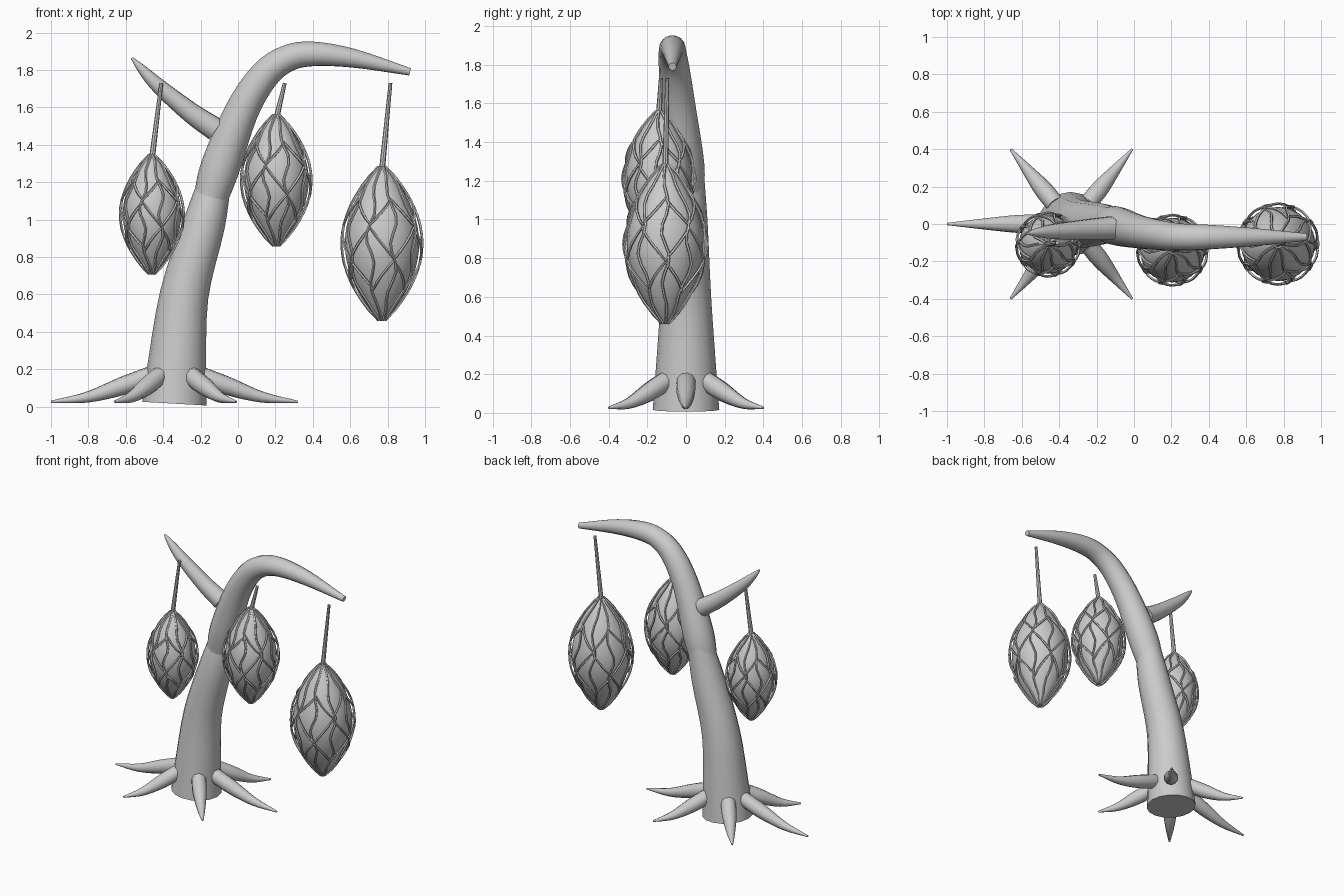
import bpy, bmesh, math
from mathutils import Vector, Matrix

cube = bpy.data.objects.get("Cube")
if cube:
    bpy.data.objects.remove(cube, do_unlink=True)

# One plain grey for everything
GREY = (0.6, 0.6, 0.6, 1)
grey = bpy.data.materials.new("plain grey")
grey.use_nodes = True
grey.diffuse_color = GREY
grey.node_tree.nodes["Principled BSDF"].inputs["Base Color"].default_value = GREY


def finish(bm, name):
    bmesh.ops.recalc_face_normals(bm, faces=bm.faces[:])
    mesh = bpy.data.meshes.new(name)
    bm.to_mesh(mesh)
    bm.free()
    mesh.materials.append(grey)
    obj = bpy.data.objects.new(name, mesh)
    bpy.context.collection.objects.link(obj)
    bpy.ops.object.select_all(action='DESELECT')
    obj.select_set(True)
    bpy.context.view_layer.objects.active = obj
    bpy.ops.object.shade_smooth_by_angle(angle=math.radians(40))
    return obj


def smooth_path(points, steps):
    """Catmull-Rom through (x, y, z, radius) points."""
    p = [Vector(q) for q in points]
    p = [2 * p[0] - p[1]] + p + [2 * p[-1] - p[-2]]
    out = []
    for a, b, c, d in zip(p, p[1:], p[2:], p[3:]):
        for i in range(steps):
            t = i / steps
            out.append((2 * b + (c - a) * t + (2 * a - 5 * b + 4 * c - d) * t * t
                        + (3 * b - a - 3 * c + d) * t ** 3) / 2)
    return out + [p[-2]]


def add_tube(bm, path, sides, closed=False):
    """Skin a path of (x, y, z, radius) with rings, capped unless closed."""
    pos = [Vector(p[:3]) for p in path]
    n = len(pos)
    rings, normal = [], None
    for i, c in enumerate(pos):
        before = pos[i - 1] if i or closed else c
        after = pos[(i + 1) % n] if i < n - 1 or closed else c
        tangent = (after - before).normalized()
        if normal is None:
            normal = tangent.orthogonal()
        normal = (normal - tangent * normal.dot(tangent)).normalized()
        side = tangent.cross(normal)
        ring = []
        for k in range(sides):
            a = math.tau * k / sides
            ring.append(bm.verts.new(c + path[i][3] * (normal * math.cos(a) + side * math.sin(a))))
        rings.append(ring)
    pairs = list(zip(rings, rings[1:]))
    if closed:
        pairs.append((rings[-1], rings[0]))
    else:
        bm.faces.new(rings[0])
        bm.faces.new(rings[-1])
    for lo, hi in pairs:
        for k in range(sides):
            j = (k + 1) % sides
            bm.faces.new((lo[k], lo[j], hi[j], hi[k]))


def tube(name, points, sides=16, steps=4):
    bm = bmesh.new()
    add_tube(bm, smooth_path(points, steps), sides)
    return finish(bm, name)


# Trunk in two overlapping lengths, and the side branch
tube("lower_trunk", [(-0.34, 0, 0.016, 0.172), (-0.328, 0, 0.2, 0.158),
                     (-0.287, 0, 0.6, 0.13), (-0.18, 0, 0.98, 0.112),
                     (-0.12, 0.01, 1.22, 0.085)])
tube("upper_trunk", [(-0.15, 0, 1.1, 0.09), (-0.095, -0.01, 1.28, 0.105),
                     (0.02, -0.04, 1.58, 0.09), (0.14, -0.06, 1.77, 0.08),
                     (0.26, -0.07, 1.86, 0.072), (0.4, -0.07, 1.886, 0.066),
                     (0.62, -0.07, 1.862, 0.05), (0.92, -0.07, 1.79, 0.02)])
tube("side_branch", [(-0.12, -0.022, 1.482, 0.064), (-0.25, -0.03, 1.57, 0.056),
                     (-0.42, -0.04, 1.71, 0.042), (-0.51, -0.045, 1.8, 0.026),
                     (-0.567, -0.05, 1.864, 0.007)], sides=12)

# Six drooping roots, from the trunk wall to the ground
for i, (tx, ty) in enumerate([(-1, 0), (-0.66, -0.4), (-0.01, -0.4),
                              (0.32, 0), (-0.01, 0.4), (-0.66, 0.4)]):
    tip = Vector((tx, ty))
    middle = Vector((-0.335, 0))
    start = middle + (tip - middle).normalized() * 0.135
    path = []
    for t, z, r in [(0, 0.165, 0.05), (0.28, 0.11, 0.049),
                    (0.64, 0.05, 0.029), (1, 0.026, 0.006)]:
        q = start.lerp(tip, t)
        path.append((q.x, q.y, z, r))
    tube(f"root_{i + 1}", path, sides=10)


def pod_point(t, angle, radius, low, high, centre):
    r = radius * max(math.sin(math.pi * t), 0) ** 0.8
    return Vector((centre[0] + r * math.cos(angle), centre[1] + r * math.sin(angle),
                   low + (high - low) * t))


def hanging_pod(name, x, y, low, high, radius, stem_x):
    centre, cord, ribs = (x, y), 0.0075, 10
    # Solid pod body
    bm = bmesh.new()
    rows, sides = 18, 20
    grid = [[bm.verts.new(pod_point(0.02 + 0.96 * i / rows, math.tau * k / sides,
                                    radius * 0.92, low, high, centre))
             for k in range(sides)] for i in range(rows + 1)]
    for lo, hi in zip(grid, grid[1:]):
        for k in range(sides):
            j = (k + 1) % sides
            bm.faces.new((lo[k], lo[j], hi[j], hi[k]))
    bm.faces.new(grid[0])
    bm.faces.new(grid[-1])
    finish(bm, name + "_body")

    # Net of wavy ribs and zigzag bands
    bm = bmesh.new()
    for k in range(ribs):
        path = []
        for i in range(17):
            t = 0.015 + 0.97 * i / 16
            a = math.tau * k / ribs + 0.1 * math.sin(3 * math.tau * t + k)
            path.append((*pod_point(t, a, radius, low, high, centre), cord))
        add_tube(bm, path, 5)
    for level, swing, phase in [(0.3, 0.09, 0), (0.5, 0.1, 1), (0.7, 0.08, 0)]:
        path = []
        count = ribs * 4
        for i in range(count):
            wave = abs((i / 4 + phase) % 2 - 1) * 2 - 1
            p = pod_point(level + swing * wave, math.tau * i / count, radius, low, high, centre)
            path.append((*p, cord))
        add_tube(bm, path, 5, closed=True)
    finish(bm, name + "_net")

    # Stem
    tube(name + "_stem", [(x, y, high - 0.03, 0.016), (stem_x, y + 0.01, 1.73, 0.01)],
         sides=8, steps=2)


hanging_pod("right_pod", -0.46, -0.11, 0.7, 1.355, 0.17, -0.41)
hanging_pod("middle_pod", 0.205, -0.14, 0.85, 1.57, 0.188, 0.25)
hanging_pod("left_pod", 0.77, -0.107, 0.45, 1.295, 0.216, 0.815)
